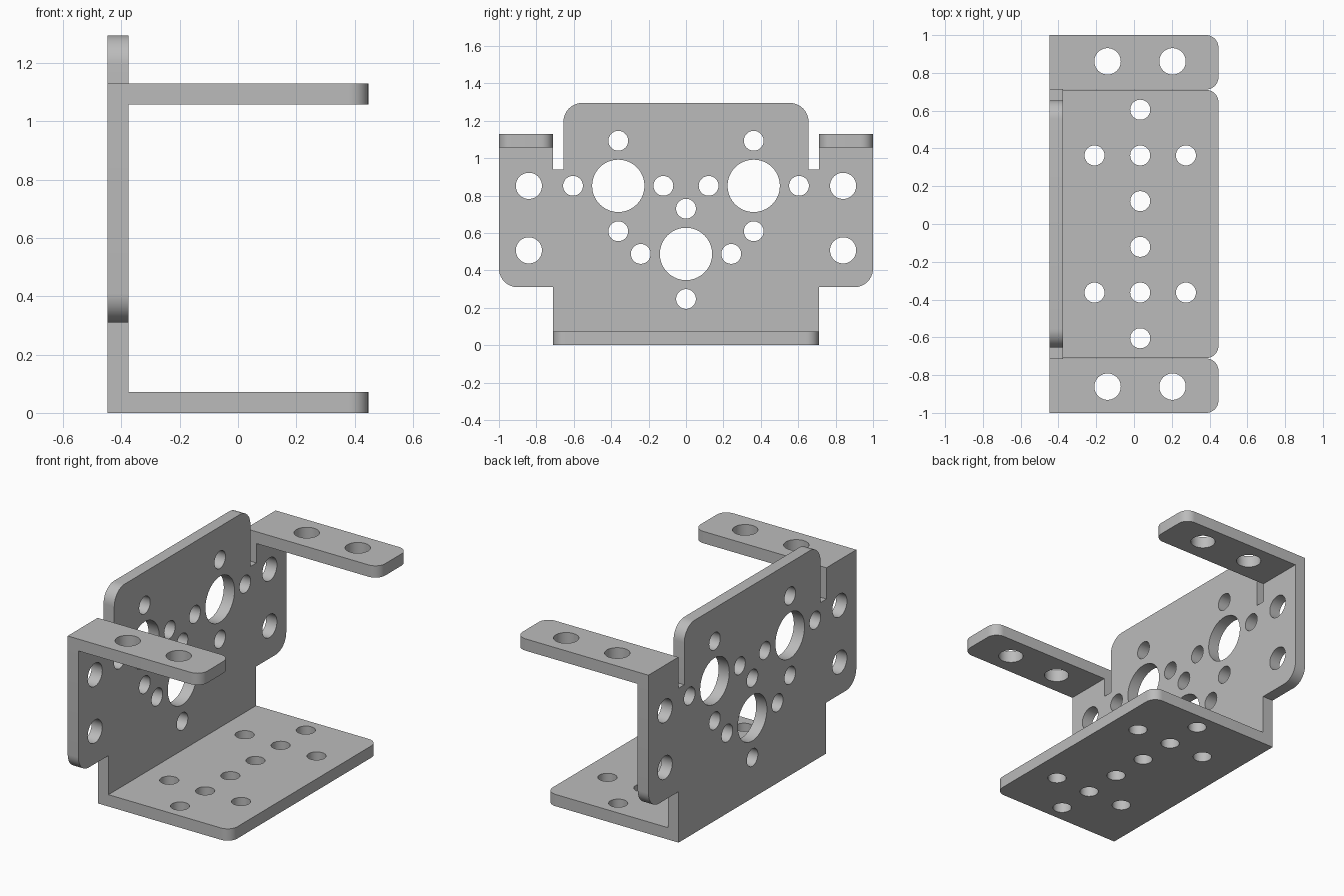
import bpy, bmesh, math
from mathutils import Matrix, Vector

if "Cube" in bpy.data.objects:
    bpy.data.objects.remove(bpy.data.objects["Cube"])

T = 0.072          # sheet thickness
X0, X1 = -0.447, 0.447
TOP = 1.13         # upper face of the arms

grey = bpy.data.materials.new("plain grey")
grey.diffuse_color = (0.5, 0.5, 0.5, 1)
grey.use_nodes = True
grey.node_tree.nodes["Principled BSDF"].inputs["Base Color"].default_value = grey.diffuse_color


def rounded(corners, steps=10):
    """Expand (u, v, radius) right-angle corners into outline points."""
    pts = []
    for i, (u, v, r) in enumerate(corners):
        p = Vector((u, v))
        if r == 0:
            pts.append(p)
            continue
        a = (Vector(corners[i - 1][:2]) - p).normalized()
        b = (Vector(corners[(i + 1) % len(corners)][:2]) - p).normalized()
        c = p + r * (a + b)
        for k in range(steps + 1):
            t = math.pi / 2 * k / steps
            pts.append(c - r * (b * math.cos(t) + a * math.sin(t)))
    return pts


def circle(u, v, r, n=40):
    return [Vector((u + r * math.cos(2 * math.pi * k / n),
                    v + r * math.sin(2 * math.pi * k / n))) for k in range(n)]


def plate(name, corners, holes, matrix):
    """Flat sheet with drilled holes, thickness centred on the matrix plane."""
    cu = bpy.data.curves.new(name + "_profile", 'CURVE')
    cu.dimensions, cu.fill_mode, cu.extrude = '2D', 'BOTH', T / 2
    for loop in [rounded(corners)] + [circle(*h) for h in holes]:
        sp = cu.splines.new('POLY')
        sp.points.add(len(loop) - 1)
        for q, p in zip(sp.points, loop):
            q.co = (p.x, p.y, 0, 1)
        sp.use_cyclic_u = True
    tmp = bpy.data.objects.new(name + "_profile", cu)
    bpy.context.collection.objects.link(tmp)
    dg = bpy.context.evaluated_depsgraph_get()
    me = bpy.data.meshes.new_from_object(tmp.evaluated_get(dg))
    bpy.data.objects.remove(tmp)
    bm = bmesh.new()
    bm.from_mesh(me)
    bmesh.ops.remove_doubles(bm, verts=bm.verts, dist=1e-5)
    bm.transform(matrix)
    bmesh.ops.recalc_face_normals(bm, faces=bm.faces)
    bm.to_mesh(me)
    bm.free()
    me.name = name
    me.materials.clear()
    me.materials.append(grey)
    ob = bpy.data.objects.new(name, me)
    bpy.context.collection.objects.link(ob)
    bpy.ops.object.select_all(action='DESELECT')
    ob.select_set(True)
    bpy.context.view_layer.objects.active = ob
    bpy.ops.object.shade_smooth_by_angle(angle=math.radians(30))
    return ob


# Upright back plate: half outline mirrored across the middle
half = [(0.71, 0, 0), (0.71, 0.31, 0), (1, 0.31, 0.1), (1, TOP, 0),
        (0.712, TOP, 0), (0.712, 0.94, 0), (0.655, 0.94, 0), (0.655, 1.295, 0.1)]
outline = half + [(-u, v, r) for u, v, r in reversed(half)]
holes = [(0, 0.488, 0.14), (0, 0.73, 0.053), (0, 0.247, 0.053)]
for s in (-1, 1):
    holes += [(s * 0.362, 0.852, 0.14)]
    holes += [(s * u, v, 0.053) for u, v in
              ((0.362, 1.093), (0.362, 0.609), (0.604, 0.852), (0.121, 0.852), (0.242, 0.488))]
    holes += [(s * 0.84, v, 0.07) for v in (0.852, 0.507)]
upright = Matrix(((0, 0, 1, X0 + T / 2), (1, 0, 0, 0), (0, 1, 0, 0), (0, 0, 0, 1)))
plate("back_plate", outline, holes, upright)

# Base plate
xi = X0 + T
base_holes = [(0.033, s * y, 0.053) for s in (-1, 1) for y in (0.605, 0.363, 0.121)]
base_holes += [(x, s * 0.363, 0.053) for s in (-1, 1) for x in (-0.209, 0.275)]
plate("base_plate",
      [(xi, -0.71, 0), (X1, -0.71, 0.065), (X1, 0.71, 0.065), (xi, 0.71, 0)],
      base_holes, Matrix.Translation((0, 0, T / 2)))

# Two upper arms
for s, side in ((-1, "front"), (1, "rear")):
    plate(side + "_arm",
          [(xi, s * 0.712, 0), (X1, s * 0.712, 0.065), (X1, s, 0.065), (xi, s, 0)],
          [(-0.14, s * 0.861, 0.07), (0.204, s * 0.861, 0.07)],
          Matrix.Translation((0, 0, TOP - T / 2)))
